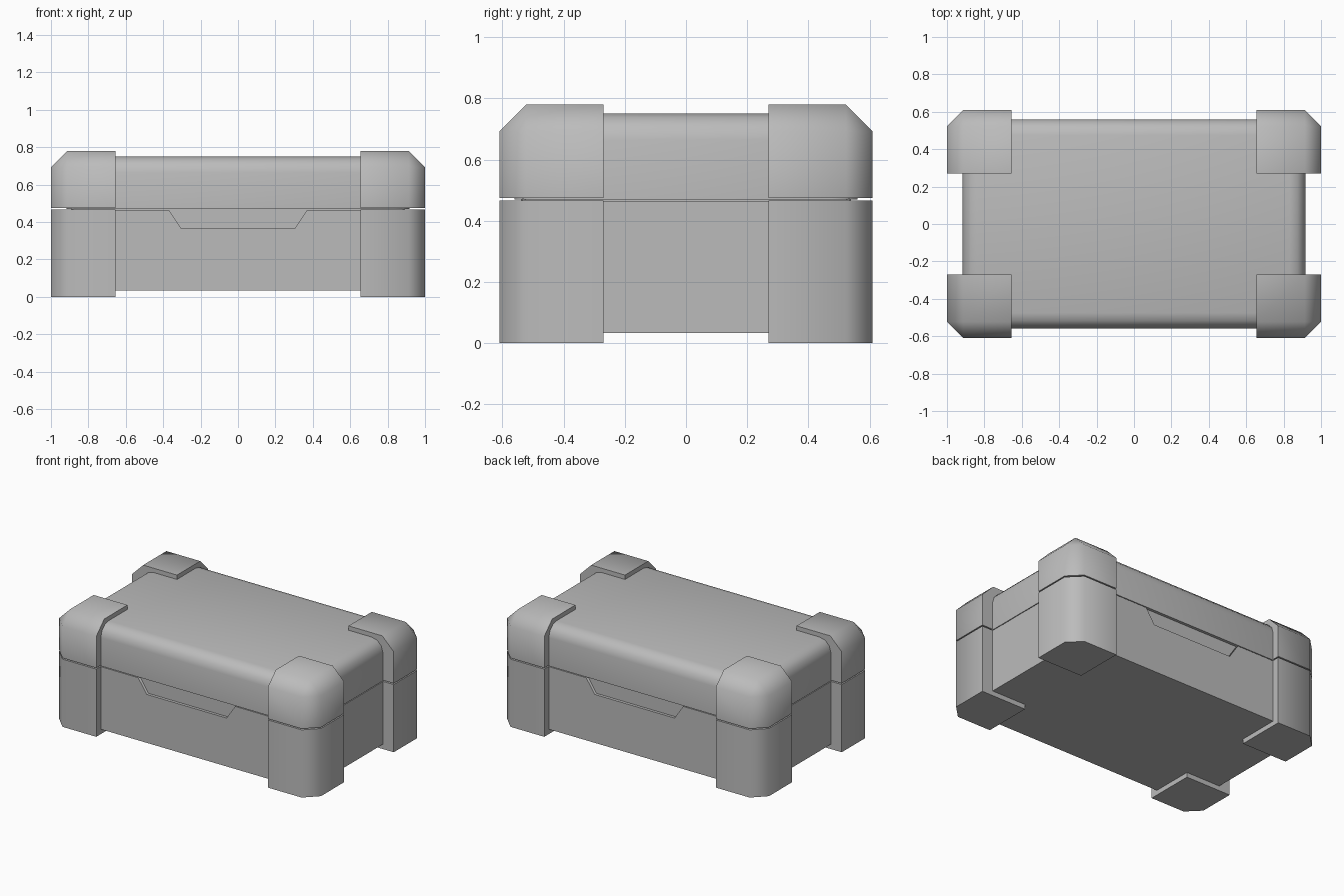
import bpy
import bmesh
from mathutils import Vector

old = bpy.data.objects.get("Cube")
if old:
    bpy.data.objects.remove(old, do_unlink=True)

grey = bpy.data.materials.new("matte_grey")
grey.use_nodes = True
COLOUR = (0.5, 0.5, 0.5, 1)
grey.diffuse_color = COLOUR
grey.node_tree.nodes["Principled BSDF"].inputs["Base Color"].default_value = COLOUR


def finish(bm, name):
    bmesh.ops.recalc_face_normals(bm, faces=bm.faces)
    mesh = bpy.data.meshes.new(name)
    bm.to_mesh(mesh)
    bm.free()
    mesh.materials.append(grey)
    ob = bpy.data.objects.new(name, mesh)
    bpy.context.collection.objects.link(ob)
    bpy.ops.object.select_all(action='DESELECT')
    ob.select_set(True)
    bpy.context.view_layer.objects.active = ob
    bpy.ops.object.shade_smooth_by_angle(angle=1.0)
    return ob


def box(name, lo, hi, bevel=0, segments=1, rule=None):
    """Box between two corners; edges whose midpoint passes the rule are bevelled."""
    lo, hi = Vector(lo), Vector(hi)
    bm = bmesh.new()
    bmesh.ops.create_cube(bm, size=1)
    for v in bm.verts:
        v.co = (lo + hi) / 2 + v.co * (hi - lo)
    if bevel:
        edges = [e for e in bm.edges
                 if rule((e.verts[0].co + e.verts[1].co) / 2)]
        bmesh.ops.bevel(bm, geom=edges, offset=bevel, segments=segments,
                        profile=0.5, affect='EDGES')
    return finish(bm, name)


def plate(name, outline, y0, y1):
    """Extrude an x-z outline from y0 to y1."""
    bm = bmesh.new()
    face = bm.faces.new([bm.verts.new((x, y0, z)) for x, z in outline])
    out = bmesh.ops.extrude_face_region(bm, geom=[face])
    for v in out["geom"]:
        if isinstance(v, bmesh.types.BMVert):
            v.co.y = y1
    return finish(bm, name)


X, Y = 0.917, 0.56          # body half sizes
INSET = 0.025               # depth of the latch recess
BOTTOM, SEAM, TOP = 0.033, 0.47, 0.75
RIM = SEAM - 0.005

# Lid with rounded upper and upright edges
box("lid", (-X, -Y, SEAM), (X, Y, TOP), 0.085, 3,
    lambda m: m.z > SEAM + 0.01)

# Inner core of the base
box("base_core", (-X + INSET, -Y + INSET, BOTTOM),
    (X - INSET, Y - INSET, SEAM + 0.003))

# Outer walls, with a latch recess at front and back
W = X - 0.085
wall = [(-W, BOTTOM), (W, BOTTOM), (W, RIM), (0.37, RIM), (0.305, 0.367),
        (-0.305, 0.367), (-0.37, RIM), (-W, RIM)]
tab = [(-0.305, 0.367), (0.305, 0.367), (0.37, RIM), (0.37, SEAM + 0.003),
       (-0.37, SEAM + 0.003), (-0.37, RIM)]
for s, side in ((-1, "front"), (1, "back")):
    plate(side + "_wall", wall, s * (Y - INSET), s * Y)
    plate(side + "_latch_tab", tab, s * (Y - INSET - 0.01), s * (Y - INSET + 0.005))
for s, side in ((-1, "right"), (1, "left")):
    a, b = sorted((s * (X - INSET), s * X))
    box(side + "_wall", (a, -0.47, BOTTOM), (b, 0.47, RIM))

# Corner guards, split at the lid seam and chamfered on their outer edges
for sx, side in ((-1, "right"), (1, "left")):
    for sy, end in ((-1, "front"), (1, "back")):
        x0, x1 = sorted((sx * 0.655, sx))
        y0, y1 = sorted((sy * 0.27, sy * 0.61))

        def upright(m):
            return abs(m.x) > 0.99 and abs(m.y) > 0.6

        def outer(m):
            return upright(m) or (m.z > 0.77 and (abs(m.x) > 0.99 or abs(m.y) > 0.6))

        box(f"{end}_{side}_base_guard", (x0, y0, 0), (x1, y1, 0.467),
            0.087, 1, upright)
        box(f"{end}_{side}_lid_guard", (x0, y0, 0.475), (x1, y1, 0.78),
            0.087, 1, outer)
